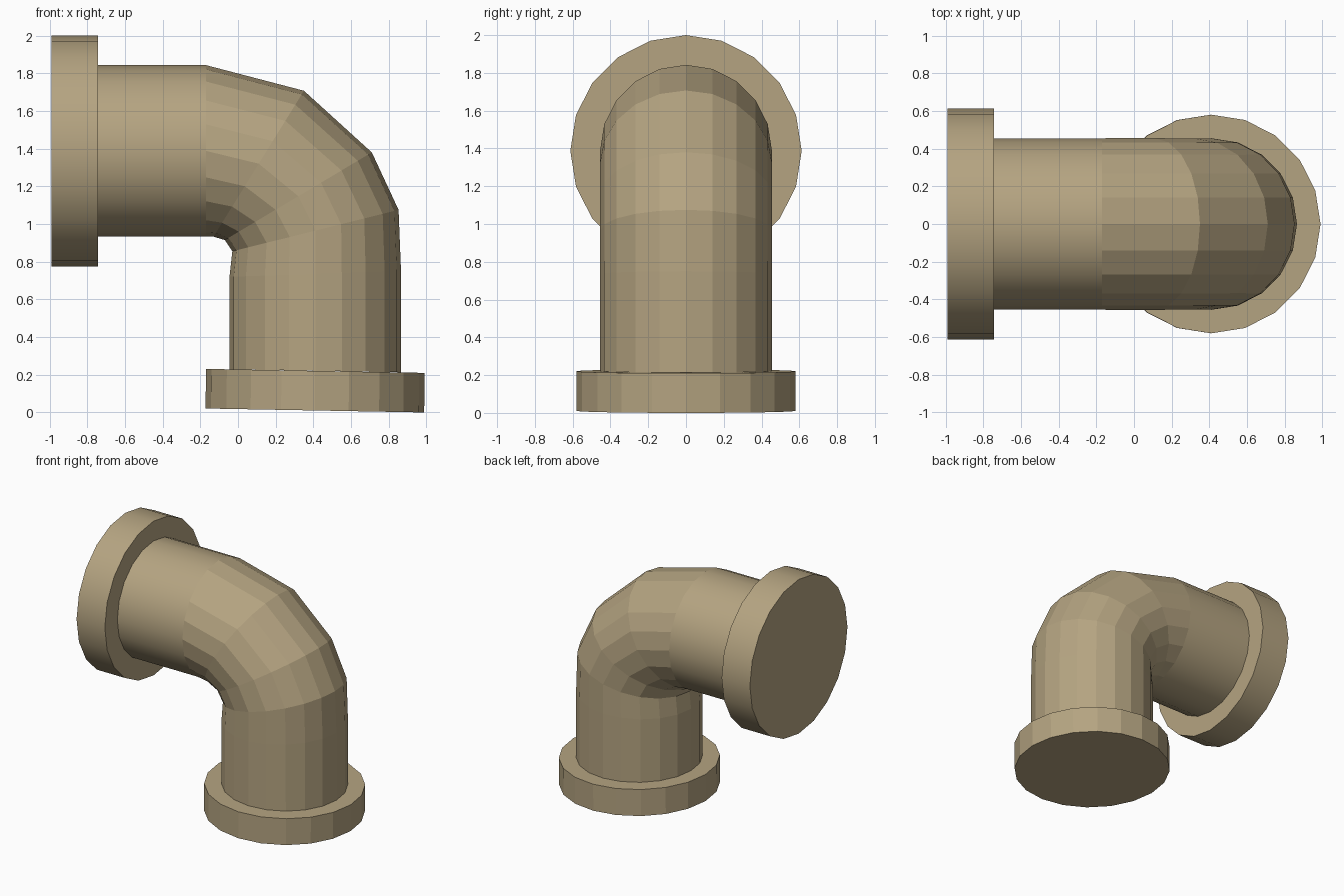
import bpy, bmesh, math
from mathutils import Vector

if "Cube" in bpy.data.objects:
    bpy.data.objects.remove(bpy.data.objects["Cube"])

SIDES = 20
mat = bpy.data.materials.new("tan")
mat.diffuse_color = (0.46, 0.37, 0.22, 1)
mat.use_nodes = True
mat.node_tree.nodes["Principled BSDF"].inputs["Base Color"].default_value = mat.diffuse_color


def sweep(name, rings, smooth_spans=0, capped=False):
    """Skin 20-sided rings, each given by its outer and inner (x, z) points on y = 0."""
    bm = bmesh.new()
    loops = []
    for (ox, oz), (ix, iz) in rings:
        outer, inner = Vector((ox, 0, oz)), Vector((ix, 0, iz))
        centre, u = (outer + inner) / 2, (outer - inner) / 2
        v = Vector((0, u.length, 0))
        angles = [math.tau * k / SIDES for k in range(SIDES)]
        loops.append([bm.verts.new(centre + u * math.cos(a) + v * math.sin(a)) for a in angles])
    for s, (a, b) in enumerate(zip(loops, loops[1:])):
        for j in range(SIDES):
            k = (j + 1) % SIDES
            face = bm.faces.new((a[j], b[j], b[k], a[k]))
            face.smooth = s < smooth_spans
    if capped:
        bm.faces.new(loops[0])
        bm.faces.new(loops[-1][::-1])
    mesh = bpy.data.meshes.new(name)
    bm.to_mesh(mesh)
    bm.free()
    mesh.materials.append(mat)
    obj = bpy.data.objects.new(name, mesh)
    bpy.context.collection.objects.link(obj)
    return obj


# Upright end flange, smooth rim with crisp flat faces
sweep("end_flange", [((-0.99, 2.0), (-0.99, 0.775)),
                     ((-0.742, 2.0), (-0.742, 0.775))], smooth_spans=1, capped=True)

# Pipe: smooth horizontal run, faceted bend, faceted vertical run
sweep("elbow_pipe", [((-0.742, 1.843), (-0.742, 0.933)),
                     ((-0.17, 1.843), (-0.17, 0.933)),
                     ((0.35, 1.707), (-0.13, 0.933)),
                     ((0.71, 1.38), (-0.07, 0.915)),
                     ((0.852, 1.075), (-0.03, 0.855)),
                     ((0.865, 0.75), (-0.045, 0.72)),
                     ((0.865, 0.213), (-0.045, 0.229))], smooth_spans=1)

# Faceted base flange, tilted very slightly
sweep("base_flange", [((0.99, 0.21), (-0.17, 0.231)),
                      ((0.988, 0.0), (-0.172, 0.021))], capped=True)
